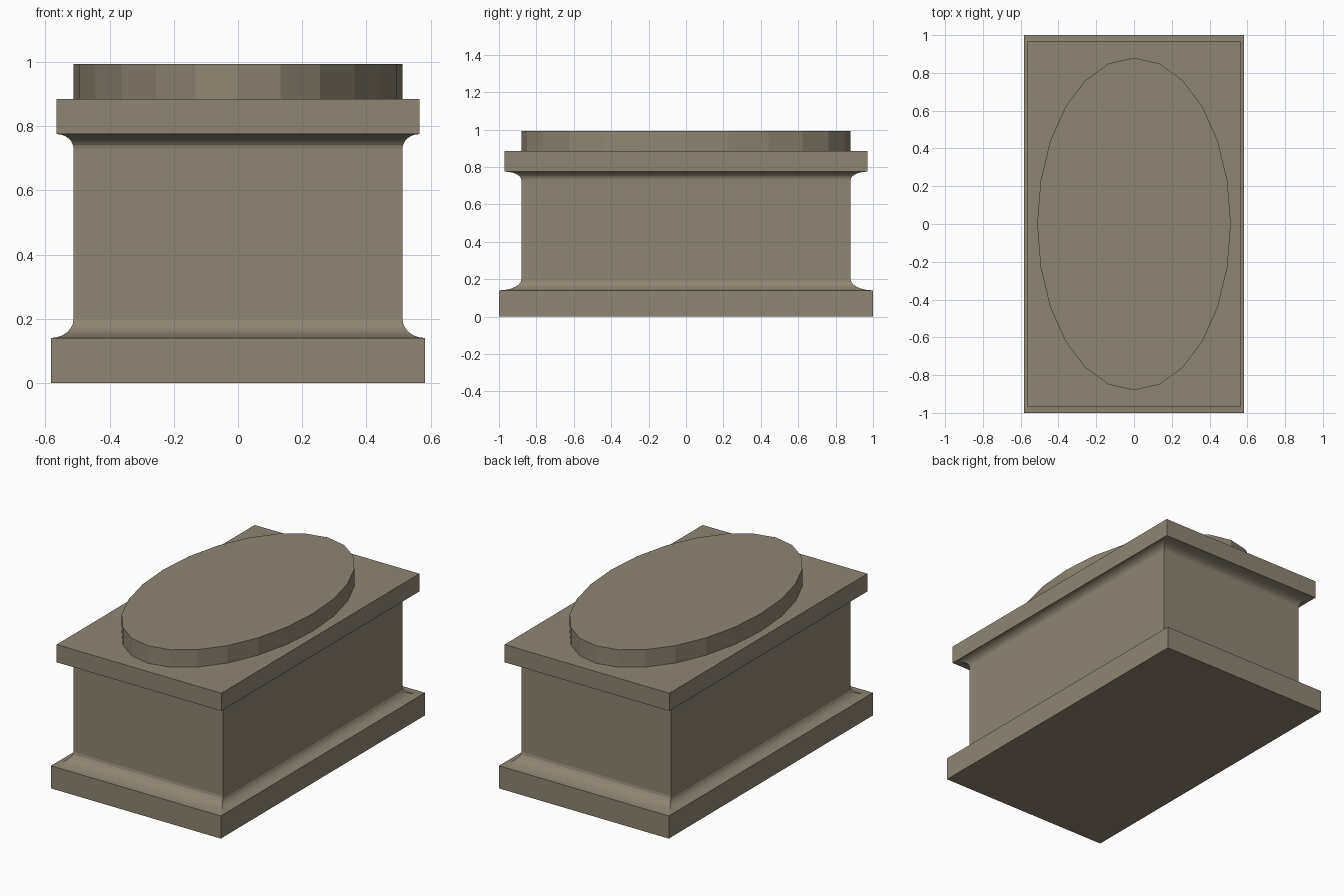
import bpy, bmesh, math

if "Cube" in bpy.data.objects:
    bpy.data.objects.remove(bpy.data.objects["Cube"])

RATIO = 0.582  # width in x relative to depth in y

stone = bpy.data.materials.new("warm grey stone")
stone.diffuse_color = (0.275, 0.235, 0.173, 1)
stone.use_nodes = True
stone.node_tree.nodes["Principled BSDF"].inputs["Base Color"].default_value = stone.diffuse_color


def stack(name, outline, profile, caps=True):
    """Loft a closed unit outline through (half depth, height) profile points."""
    bm = bmesh.new()
    rings = [[bm.verts.new((x * r * RATIO, y * r, z)) for x, y in outline]
             for r, z in profile]
    n = len(outline)
    for low, high in zip(rings, rings[1:]):
        for i in range(n):
            j = (i + 1) % n
            bm.faces.new((low[i], low[j], high[j], high[i]))
    if caps:
        bm.faces.new(rings[0][::-1])
        bm.faces.new(rings[-1])
    mesh = bpy.data.meshes.new(name)
    bm.to_mesh(mesh)
    bm.free()
    mesh.materials.append(stone)
    obj = bpy.data.objects.new(name, mesh)
    bpy.context.collection.objects.link(obj)
    return obj


def cove(r_out, z_out, r_in, z_in, steps=6):
    """Hollow quarter curve, flat at the outer edge and upright at the inner."""
    pts = []
    for k in range(steps + 1):
        a = math.pi / 2 * k / steps
        pts.append((r_out + (r_in - r_out) * math.sin(a),
                    z_in + (z_out - z_in) * math.cos(a)))
    return pts


square = [(-1, -1), (1, -1), (1, 1), (-1, 1)]
circle = [(math.cos(math.tau * i / 24), math.sin(math.tau * i / 24)) for i in range(24)]

# base slab
stack("plinth", square, [(1.0, 0), (1.0, 0.14)])

# shaft flaring into the slabs through hollow mouldings
stack("shaft", square,
      cove(1.0, 0.14, 0.88, 0.2) + cove(0.97, 0.775, 0.88, 0.73)[::-1], caps=False)

# upper slab
stack("cap_slab", square, [(0.97, 0.775), (0.97, 0.885)])

# oval disc on top
stack("oval_top", circle, [(0.88, 0.885), (0.88, 0.993)])
